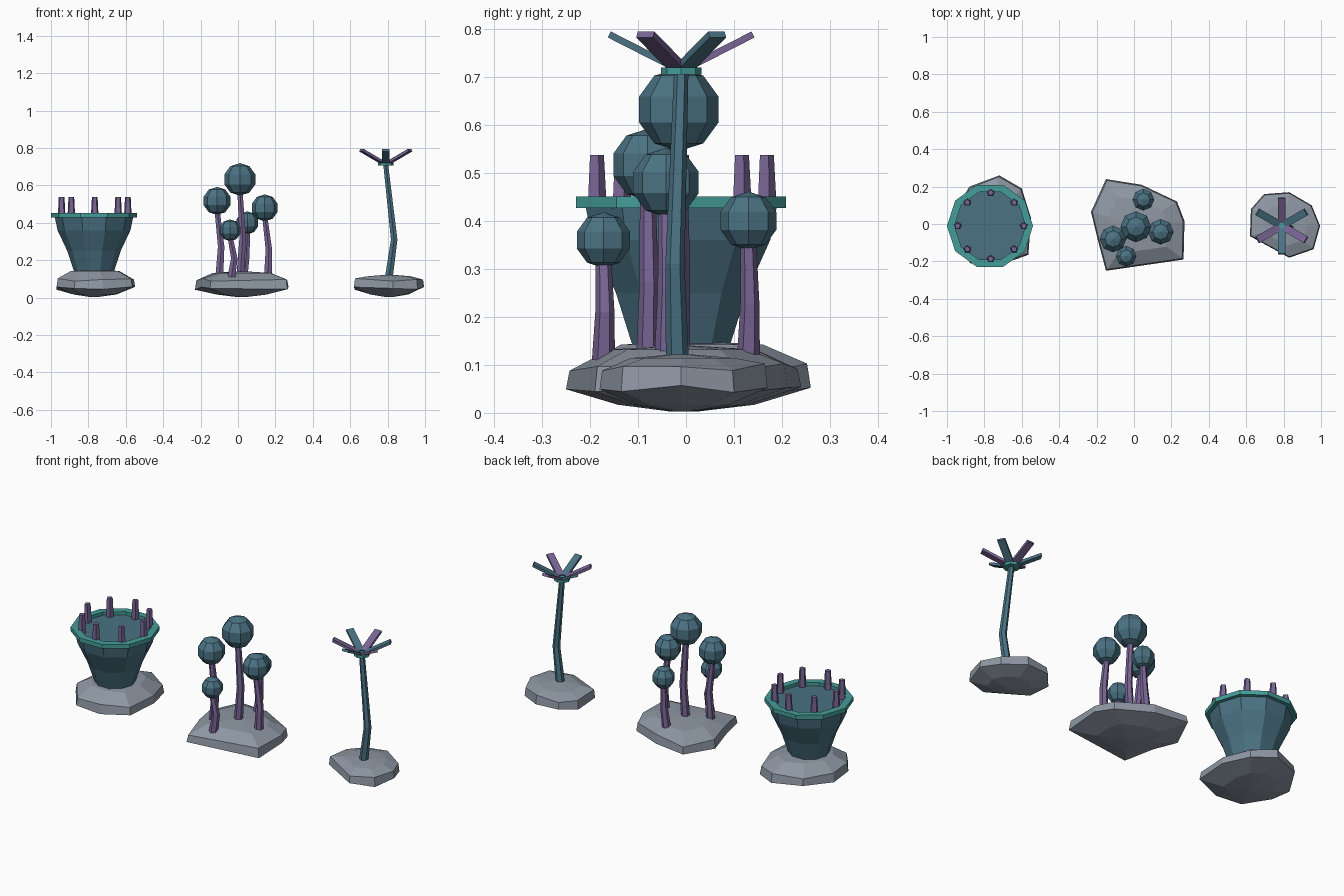
import bpy, bmesh
from math import sin, cos, pi, radians
from mathutils import Vector, Matrix

if "Cube" in bpy.data.objects:
    bpy.data.objects.remove(bpy.data.objects["Cube"])


def material(name, rgb):
    m = bpy.data.materials.new(name)
    m.diffuse_color = (*rgb, 1)
    m.use_nodes = True
    m.node_tree.nodes["Principled BSDF"].inputs["Base Color"].default_value = m.diffuse_color
    return m


ROCK = material("rock_grey", (0.27, 0.31, 0.37))
BLUE = material("deep_blue", (0.07, 0.17, 0.23))
PURPLE = material("purple", (0.19, 0.13, 0.30))
TEAL = material("rim_teal", (0.06, 0.34, 0.32))


def finish(name, bm, mat):
    bmesh.ops.recalc_face_normals(bm, faces=bm.faces)
    me = bpy.data.meshes.new(name)
    bm.to_mesh(me)
    bm.free()
    me.materials.append(mat)
    ob = bpy.data.objects.new(name, me)
    bpy.context.collection.objects.link(ob)
    return ob


def loft(name, rings, mat, closed=False):
    """Skin a list of point rings; cap the ends, or join last ring to first."""
    bm = bmesh.new()
    vs = [[bm.verts.new(p) for p in r] for r in rings]
    n = len(vs[0])
    pairs = list(zip(vs, vs[1:])) + ([(vs[-1], vs[0])] if closed else [])
    for a, b in pairs:
        for i in range(n):
            j = (i + 1) % n
            bm.faces.new((a[i], a[j], b[j], b[i]))
    if not closed:
        bm.faces.new(vs[0][::-1])
        bm.faces.new(vs[-1])
    return finish(name, bm, mat)


def circle(c, r, n, start=0.0):
    return [(c[0] + r * cos(start + 2 * pi * i / n),
             c[1] + r * sin(start + 2 * pi * i / n), c[2]) for i in range(n)]


def tube(name, path, radii, n, mat):
    return loft(name, [circle(p, r, n, pi / 2) for p, r in zip(path, radii)], mat)


def rock(name, centre, outline, top):
    """Lumpy flattened boulder from a plan outline."""
    cx, cy = centre
    rings = []
    for k, (s, z) in enumerate([(0.1, 0.003), (0.55, 0.017), (1.0, 0.05),
                                (0.97, 0.095), (0.62, top - 0.008), (0.1, top)]):
        ring = []
        for i, (x, y) in enumerate(outline):
            dz = 0.008 * sin(i * 2.3 + k) if k in (2, 3) else 0
            ring.append((cx + (x - cx) * s, cy + (y - cy) * s, z + dz))
        rings.append(ring)
    return loft(name, rings, ROCK)


# Rocks
rock("left_rock", (-0.77, 0),
     [(-0.55, 0.03), (-0.60, 0.19), (-0.72, 0.26), (-0.88, 0.20), (-0.97, 0.05),
      (-0.97, -0.08), (-0.875, -0.21), (-0.72, -0.22), (-0.565, -0.165)], 0.15)
rock("middle_rock", (0.02, -0.01),
     [(0.27, 0.015), (0.23, 0.12), (0.04, 0.21), (-0.15, 0.24),
      (-0.23, 0.065), (-0.195, -0.08), (-0.15, -0.25), (0.265, -0.19)], 0.14)
rock("right_rock", (0.81, -0.01),
     [(0.995, -0.01), (0.95, 0.10), (0.83, 0.17), (0.695, 0.16),
      (0.625, 0.08), (0.62, -0.065), (0.83, -0.18), (0.96, -0.135)], 0.122)

# Bowl, rim and its ring of feelers
BX, BY = -0.77, -0.01
loft("bowl", [circle((BX, BY, z), r, 10) for z, r in
              [(0.12, 0.10), (0.25, 0.143), (0.36, 0.195), (0.432, 0.21)]], BLUE)
loft("bowl_rim", [circle((BX, BY, z), r, 10) for z, r in
                  [(0.427, 0.23), (0.451, 0.23), (0.451, 0.19), (0.427, 0.19)]],
     TEAL, closed=True)
for i in range(8):
    a = i * pi / 4
    x, y = BX + 0.004 + 0.177 * cos(a), BY + 0.177 * sin(a)
    tube(f"feeler_{i + 1}", [(x, y, 0.425), (x, y, 0.537)], [0.022, 0.016], 5, PURPLE)

# Bulbs on bent stalks: bulb centre, radius, stalk base x, bend x
BULBS = [
    ((0.01, -0.015, 0.632), 0.087, 0.012, 0.025),
    ((-0.112, -0.08, 0.517), 0.075, -0.10, -0.09),
    ((0.143, -0.042, 0.48), 0.072, 0.16, 0.165),
    ((-0.042, -0.172, 0.36), 0.058, -0.035, -0.02),
    ((0.05, 0.13, 0.40), 0.061, 0.03, 0.045),
]
for i, ((x, y, z), r, bx, mx) in enumerate(BULBS, 1):
    h = z - 0.11
    tube(f"bulb_stalk_{i}",
         [(bx, y, 0.11), (mx, y + 0.003, 0.11 + h * 0.4), (x, y, z - r * 0.6)],
         [0.024, 0.020, 0.016], 6, PURPLE)
    bm = bmesh.new()
    bmesh.ops.create_uvsphere(bm, u_segments=8, v_segments=5, radius=r,
                              matrix=Matrix.Translation((x, y, z)))
    finish(f"bulb_{i}", bm, BLUE)

# Tall stem with a star of petals
FX, FY = 0.79, -0.01
tube("tall_stem", [(0.807, -0.018, 0.11), (0.835, -0.023, 0.31), (FX, FY, 0.71)],
     [0.024, 0.020, 0.015], 6, BLUE)
tube("flower_disc", [(FX, FY, 0.705), (FX, FY, 0.72)], [0.042, 0.042], 8, TEAL)
for i in range(6):
    bm = bmesh.new()
    bmesh.ops.create_cube(bm, size=1, matrix=(
        Matrix.Translation((FX, FY, 0.712))
        @ Matrix.Rotation(radians(30 + 60 * i), 4, 'Z')
        @ Matrix.Rotation(radians(-27), 4, 'Y')
        @ Matrix.Translation((0.094, 0, 0))
        @ Matrix.Diagonal((0.148, 0.04, 0.014, 1))))
    finish(f"petal_{i + 1}", bm, PURPLE if i % 2 else BLUE)
